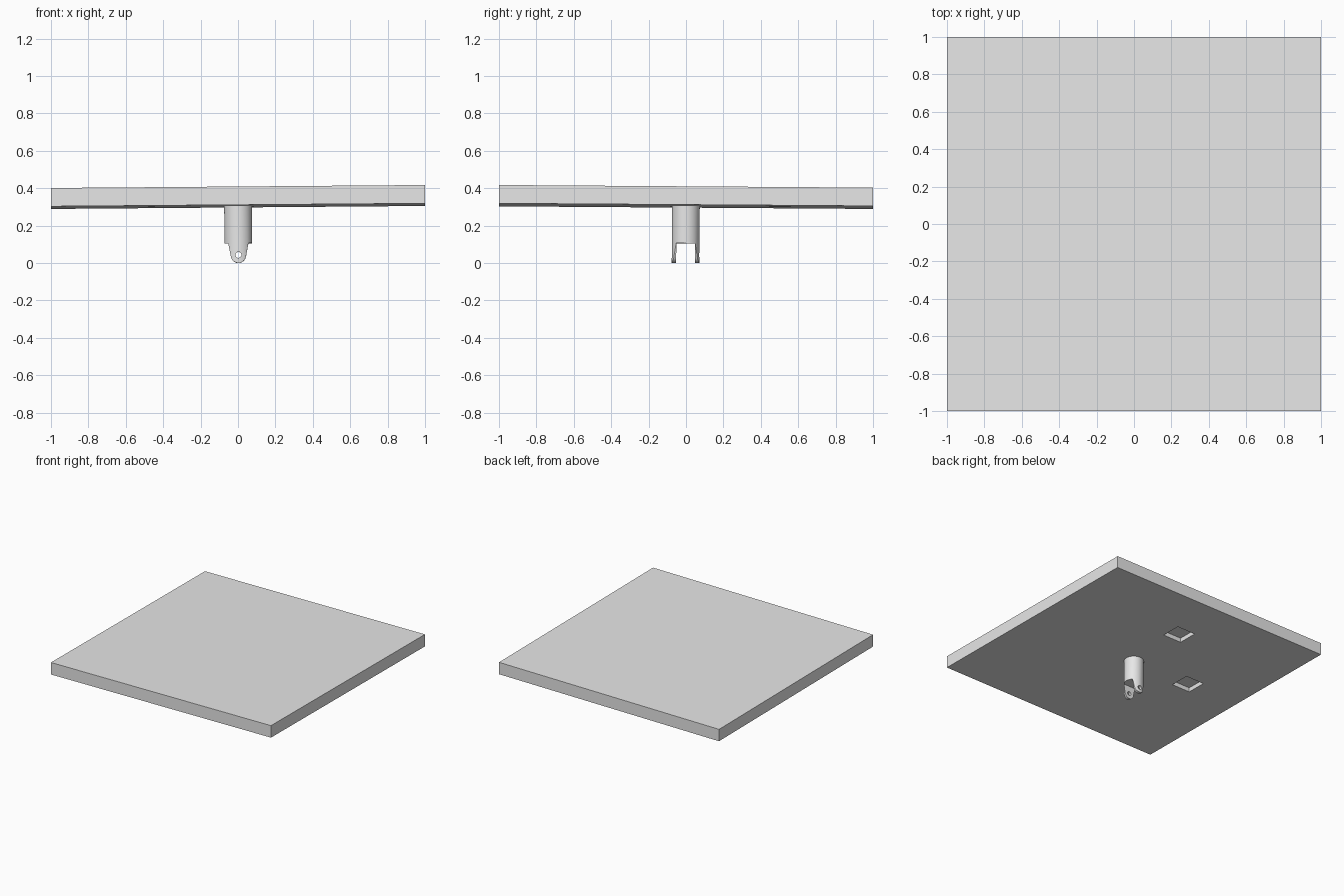
import bpy
import bmesh
from math import sin, cos, pi, radians
from mathutils import Matrix, Vector

if "Cube" in bpy.data.objects:
    bpy.data.objects.remove(bpy.data.objects["Cube"], do_unlink=True)

grey = bpy.data.materials.new("light grey")
grey.use_nodes = True
grey.diffuse_color = (0.8, 0.8, 0.8, 1)
grey.node_tree.nodes["Principled BSDF"].inputs["Base Color"].default_value = grey.diffuse_color


def make_object(name, bm):
    bmesh.ops.recalc_face_normals(bm, faces=bm.faces)
    mesh = bpy.data.meshes.new(name)
    bm.to_mesh(mesh)
    bm.free()
    mesh.materials.append(grey)
    obj = bpy.data.objects.new(name, mesh)
    bpy.context.collection.objects.link(obj)
    return obj


def box(name, centre, size):
    bm = bmesh.new()
    bmesh.ops.create_cube(bm, size=1, matrix=Matrix.Translation(centre) @ Matrix.Diagonal((*size, 1)))
    return make_object(name, bm)


def cylinder(name, radius, depth, matrix, sides):
    bm = bmesh.new()
    bmesh.ops.create_cone(bm, cap_ends=True, segments=sides, radius1=radius,
                          radius2=radius, depth=depth, matrix=matrix)
    return make_object(name, bm)


def prism_along_y(name, profile, half):
    bm = bmesh.new()
    face = bm.faces.new([bm.verts.new((x, -half, z)) for x, z in profile])
    new = bmesh.ops.extrude_face_region(bm, geom=[face])["geom"]
    bmesh.ops.translate(bm, vec=Vector((0, 2 * half, 0)),
                        verts=[v for v in new if isinstance(v, bmesh.types.BMVert)])
    return make_object(name, bm)


def cut(obj, tool, operation="DIFFERENCE"):
    mod = obj.modifiers.new("cut", "BOOLEAN")
    mod.operation, mod.object, mod.solver = operation, tool, "EXACT"
    bpy.context.view_layer.objects.active = obj
    bpy.ops.object.modifier_apply(modifier=mod.name)
    bpy.data.objects.remove(tool, do_unlink=True)


# Square plate with two shallow pockets in its underside
BOTTOM, THICK, POCKET = 0.304, 0.098, 0.035
plate = box("plate", (0, 0, BOTTOM + THICK / 2), (2, 2, THICK))
for x, y in ((0, 0.53), (-0.53, 0)):
    cut(plate, box("pocket_cutter", (x, y, BOTTOM), (0.165, 0.165, 2 * POCKET)))

# Round post ending in a two-pronged clevis
RADIUS, SHOULDER, TIP, HOLE_Z = 0.074, 0.105, 0.041, 0.043
post = cylinder("clevis_post", RADIUS, BOTTOM + 0.002,
                Matrix.Translation((0, 0, BOTTOM / 2 + 0.001)), 64)
tip_arc = [(TIP * cos(a), TIP + TIP * sin(a))
           for a in (radians(190) + radians(160) * i / 20 for i in range(21))]
outline = [(-0.1, 0.4), (-0.1, SHOULDER), (-0.054, SHOULDER), *tip_arc,
           (0.054, SHOULDER), (0.1, SHOULDER), (0.1, 0.4)]
cut(post, prism_along_y("prong_outline", outline, 0.1), "INTERSECT")
cut(post, box("slot_cutter", (0, 0, 0), (0.3, 0.1, 2 * SHOULDER)))
cut(post, cylinder("pin_hole_cutter", 0.016, 0.3,
                   Matrix.Translation((0, 0, HOLE_Z)) @ Matrix.Rotation(pi / 2, 4, "X"), 24))

# Smooth the curved sides, then tilt the whole assembly slightly
bpy.ops.object.select_all(action="DESELECT")
post.select_set(True)
bpy.context.view_layer.objects.active = post
bpy.ops.object.shade_smooth_by_angle(angle=radians(30))
for part in (plate, post):
    part.rotation_euler = (-0.007, -0.008, 0)
    part.location = (0.0026, -0.0025, 0)
